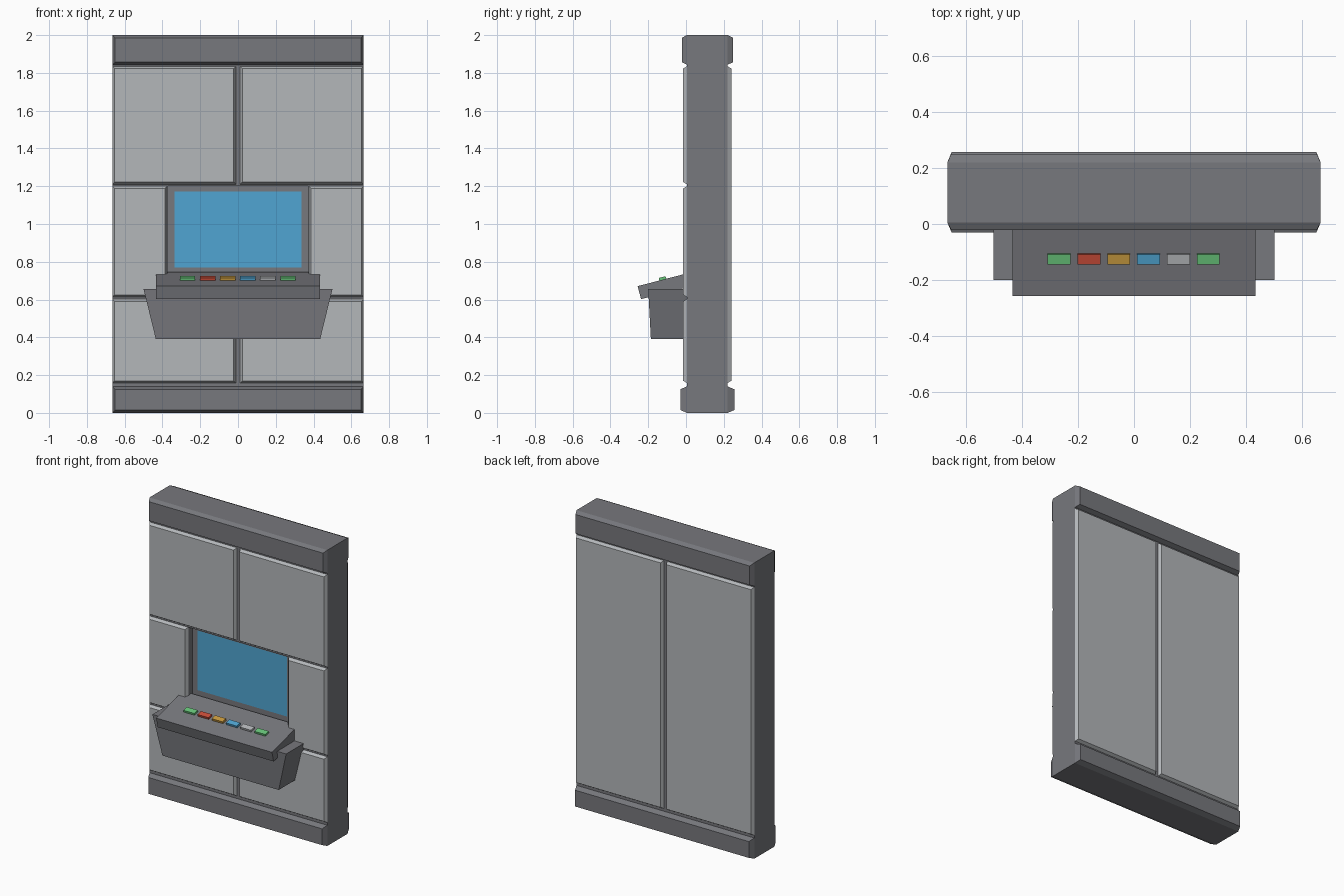
import bpy, bmesh, math
from mathutils import Matrix

if "Cube" in bpy.data.objects:
    bpy.data.objects.remove(bpy.data.objects["Cube"])


def material(name, rgb):
    m = bpy.data.materials.new(name)
    m.diffuse_color = [(c / 255 / 12.92 if c < 11 else ((c / 255 + 0.055) / 1.055) ** 2.4) for c in rgb] + [1]
    m.use_nodes = True
    m.node_tree.nodes["Principled BSDF"].inputs["Base Color"].default_value = m.diffuse_color
    return m


DARK = material("dark_grey", (119, 120, 125))
LIGHT = material("light_grey", (180, 183, 186))
BLUE = material("screen_blue", (80, 165, 210))
GREEN = material("green", (104, 197, 122))
RED = material("red", (203, 77, 57))
ORANGE = material("orange", (202, 155, 64))

FRONT, BACK = 0.005, 0.22
HALF_W = 0.665


def finish(name, bm, *mats):
    bmesh.ops.recalc_face_normals(bm, faces=bm.faces)
    me = bpy.data.meshes.new(name)
    bm.to_mesh(me)
    bm.free()
    for m in mats:
        me.materials.append(m)
    ob = bpy.data.objects.new(name, me)
    bpy.context.collection.objects.link(ob)
    return ob


def loft(name, a, b, mat):
    """Closed solid between two matching point loops."""
    bm = bmesh.new()
    va, vb = [bm.verts.new(p) for p in a], [bm.verts.new(p) for p in b]
    bm.faces.new(va)
    bm.faces.new(vb)
    n = len(va)
    for i in range(n):
        j = (i + 1) % n
        bm.faces.new((va[i], va[j], vb[j], vb[i]))
    return finish(name, bm, mat)


def plate(name, x0, x1, z0, z1, y0, y1, c, mat):
    """Rectangular plate on the wall with chamfered edges."""
    def rect(y, d):
        return [(x0 + d, y, z0 + d), (x1 - d, y, z0 + d), (x1 - d, y, z1 - d), (x0 + d, y, z1 - d)]
    return loft(name, rect(y0, 0), rect(y1, c), mat)


# Wall core with a recessed bay and the screen as an inset face
bm = bmesh.new()
bmesh.ops.create_cube(bm, size=1, matrix=Matrix.Translation((0, (FRONT + BACK) / 2, 1))
                      @ Matrix.Diagonal((2 * HALF_W, BACK - FRONT, 2, 1)))
bm.normal_update()
face = min(bm.faces, key=lambda f: f.calc_center_median().y)
for hx, z0, z1, y in ((0.372, 0.70, 1.2, FRONT), (0.372, 0.70, 1.2, 0.047), (0.335, 0.77, 1.173, 0.047)):
    bmesh.ops.inset_region(bm, faces=[face], thickness=0.01, use_even_offset=True)
    mid = face.calc_center_median()
    for v in face.verts:
        v.co = (hx if v.co.x > mid.x else -hx, y, z1 if v.co.z > mid.z else z0)
    bm.normal_update()
face.material_index = 1
finish("wall_core_with_screen", bm, DARK, BLUE)

# Top and bottom bands, front and back
for name, z0, z1, yf, yb, c in (("top_band", 1.843, 2.0, -0.022, 0.25, 0.014),
                                ("bottom_band", 0.0, 0.14, -0.03, 0.256, 0.015)):
    plate(name + "_front", -HALF_W, HALF_W, z0, z1, FRONT, yf, c, DARK)
    plate(name + "_back", -HALF_W, HALF_W, z0, z1, BACK, yb, c, DARK)

# Wall panels, mirrored left and right
for side, s in (("left", -1), ("right", 1)):
    for name, xi, z0, z1, y0, y1 in (("upper_panel", 0.011, 1.21, 1.835, FRONT, -0.015),
                                     ("middle_panel", 0.375, 0.613, 1.2, FRONT, -0.015),
                                     ("lower_panel", 0.011, 0.158, 0.603, FRONT, -0.015),
                                     ("rear_panel", 0.011, 0.158, 1.835, BACK, 0.24)):
        xa, xb = sorted((s * xi, s * HALF_W))
        plate(f"{name}_{side}", xa, xb, z0, z1, y0, y1, 0.012, LIGHT)

# Console base: tapered box hung on the wall
loft("console_base",
     [(-0.435, 0.01, 0.39), (0.435, 0.01, 0.39), (0.435, -0.186, 0.39), (-0.435, -0.186, 0.39)],
     [(-0.5, 0.01, 0.656), (0.5, 0.01, 0.656), (0.5, -0.2, 0.656), (-0.5, -0.2, 0.656)], DARK)

# Sloping control desk
desk = [(0.03, 0.745), (-0.256, 0.671), (-0.238, 0.602), (0.03, 0.671)]
loft("control_desk", [(-0.433, y, z) for y, z in desk], [(0.433, y, z) for y, z in desk], DARK)

# Row of buttons lying on the slope
slope = math.atan2(0.074, 0.286)
for i, mat in enumerate((GREEN, RED, ORANGE, BLUE, LIGHT, GREEN)):
    bm = bmesh.new()
    y = -0.123
    z = 0.671 + (y + 0.256) * math.tan(slope)
    bmesh.ops.create_cube(bm, size=1, matrix=Matrix.Translation((-0.267 + i * 0.1063, y, z))
                          @ Matrix.Rotation(slope, 4, 'X') @ Matrix.Diagonal((0.081, 0.037, 0.028, 1)))
    finish(f"button_{i + 1}", bm, mat)
